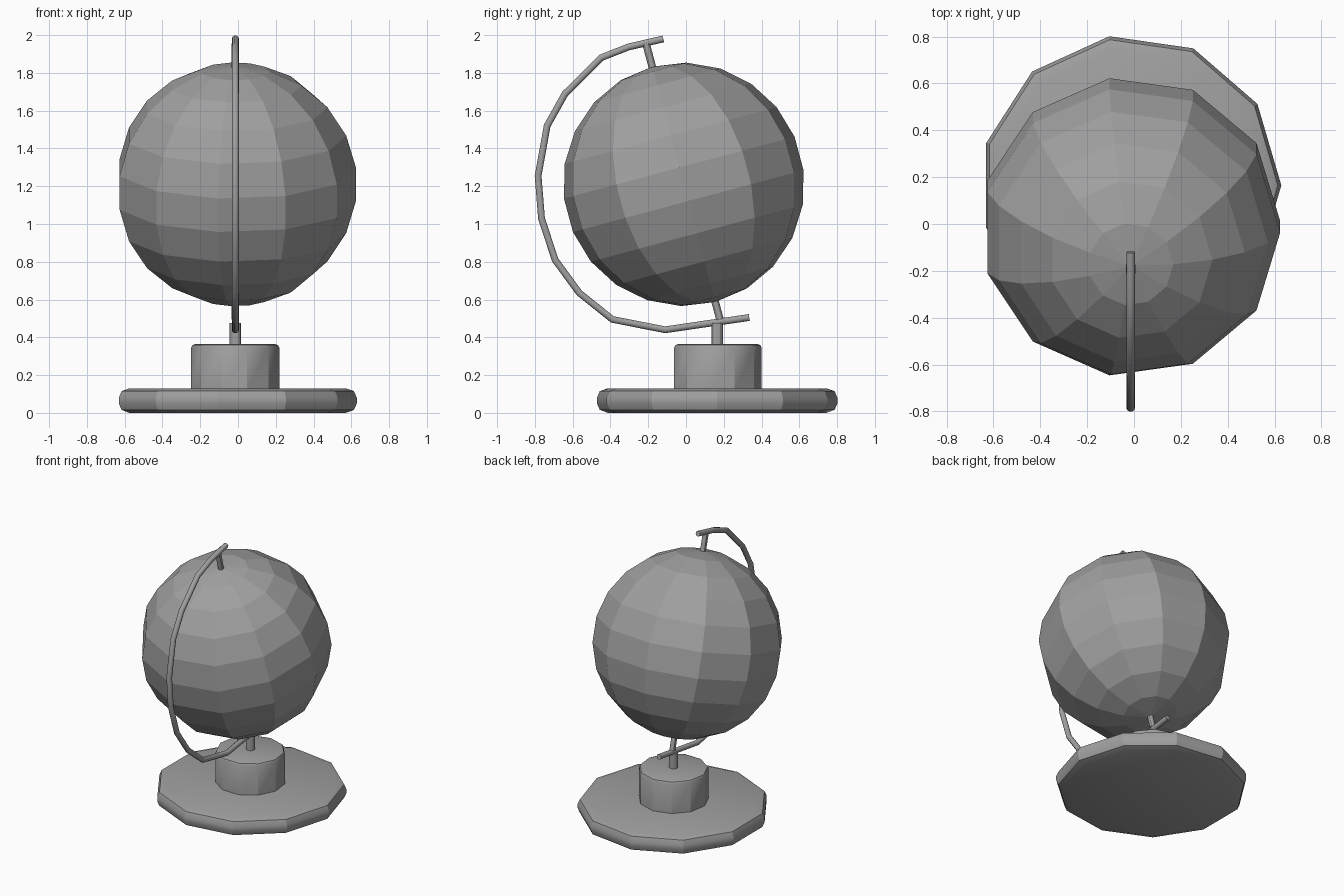
import bpy, bmesh
from math import sin, cos, pi, radians
from mathutils import Matrix, Vector

if "Cube" in bpy.data.objects:
    bpy.data.objects.remove(bpy.data.objects["Cube"])

grey = bpy.data.materials.new("mid_grey")
grey.use_nodes = True
grey.diffuse_color = (0.35, 0.35, 0.35, 1)
grey.node_tree.nodes["Principled BSDF"].inputs["Base Color"].default_value = (0.35, 0.35, 0.35, 1)

SIDES = 11
X = -0.014
STAND_Y = 0.165
TILT = radians(15)
GLOBE_CENTRE = Vector((X, -0.012, 1.21))


def lathe(name, profile, sides=SIDES, phase=0.0, matrix=Matrix(), smooth=True):
    """Revolve (radius, height) points around z, bottom to top, with capped ends."""
    bm = bmesh.new()
    rings = []
    for r, z in profile:
        angles = [phase + 2 * pi * i / sides for i in range(sides)]
        rings.append([bm.verts.new((r * cos(a), r * sin(a), z)) for a in angles])
    for low, high in zip(rings, rings[1:]):
        for i in range(sides):
            j = (i + 1) % sides
            bm.faces.new((low[i], low[j], high[j], high[i]))
    if profile[0][0] > 0:
        bm.faces.new(rings[0][::-1])
    if profile[-1][0] > 0:
        bm.faces.new(rings[-1])
    bmesh.ops.remove_doubles(bm, verts=bm.verts, dist=1e-5)
    bmesh.ops.recalc_face_normals(bm, faces=bm.faces)
    mesh = bpy.data.meshes.new(name)
    bm.to_mesh(mesh)
    bm.free()
    mesh.materials.append(grey)
    obj = bpy.data.objects.new(name, mesh)
    bpy.context.collection.objects.link(obj)
    obj.matrix_world = matrix
    if smooth:
        for other in bpy.context.selected_objects:
            other.select_set(False)
        obj.select_set(True)
        bpy.context.view_layer.objects.active = obj
        bpy.ops.object.shade_smooth_by_angle(angle=radians(30))
    return obj


# Stand: rounded foot, drum and short post
stand = Matrix.Translation((X, STAND_Y, 0))
lathe("foot", [(0.585, 0), (0.628, 0.016), (0.643, 0.05), (0.643, 0.08),
               (0.628, 0.115), (0.585, 0.13)], matrix=stand)
lathe("drum", [(0.236, 0.12), (0.236, 0.345), (0.229, 0.359), (0.212, 0.365)],
      phase=radians(-9.6), matrix=stand)
lathe("post", [(0.031, 0.35), (0.031, 0.475)], sides=12, matrix=stand)

# Tilted faceted globe and the two axle pins
tilted = Matrix.Translation(GLOBE_CENTRE) @ Matrix.Rotation(TILT, 4, 'X')
R = 0.645
steps = [pi * i / SIDES for i in range(SIDES + 1)]
ball = [(R * sin(t), -R * cos(t)) for t in steps]
ball[0], ball[-1] = (0, -R), (0, R)
lathe("globe", ball, matrix=tilted, smooth=False)
for name, low, high in (("lower_pin", -0.74, -0.6), ("upper_pin", 0.6, 0.77)):
    lathe(name, [(0.02, low), (0.02, high)], sides=12, matrix=tilted)

# Bent arm that carries the pins
path = [(-0.12, 1.98), (-0.305, 1.937), (-0.45, 1.88), (-0.64, 1.69),
        (-0.735, 1.52), (-0.783, 1.255), (-0.765, 1.03), (-0.693, 0.81),
        (-0.565, 0.635), (-0.39, 0.495), (-0.11, 0.44), (0.335, 0.505)]
curve = bpy.data.curves.new("arm", 'CURVE')
curve.dimensions = '3D'
curve.bevel_depth = 0.019
curve.bevel_resolution = 3
curve.use_fill_caps = True
spline = curve.splines.new('POLY')
spline.points.add(len(path) - 1)
for point, (y, z) in zip(spline.points, path):
    point.co = (X, y, z, 1)
curve.materials.append(grey)
arm = bpy.data.objects.new("arm", curve)
bpy.context.collection.objects.link(arm)
for other in bpy.context.selected_objects:
    other.select_set(False)
arm.select_set(True)
bpy.context.view_layer.objects.active = arm
bpy.ops.object.convert(target='MESH')
bpy.ops.object.shade_smooth_by_angle(angle=radians(50))
